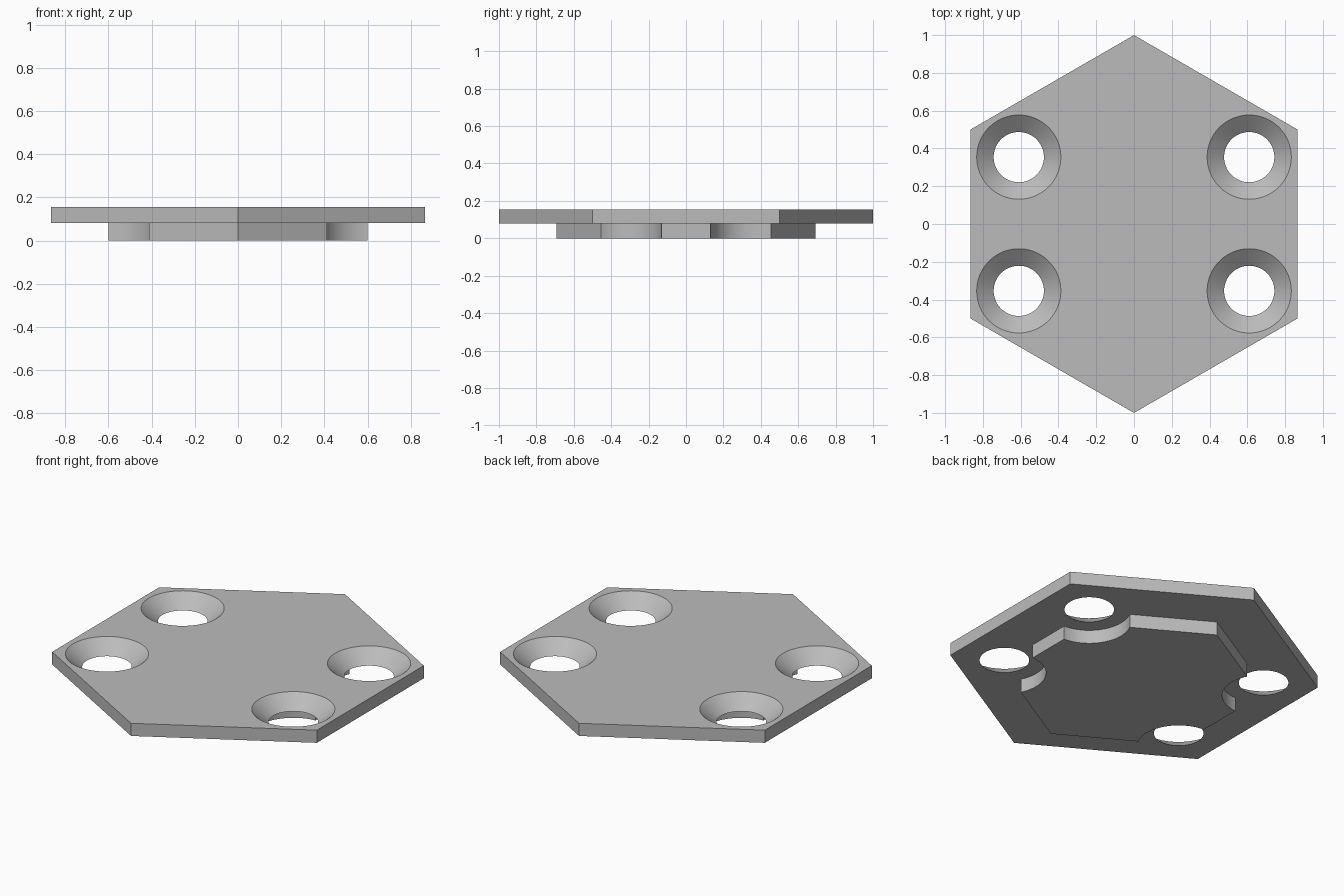
import bpy
import bmesh
import math
from mathutils import Matrix

old = bpy.data.objects.get("Cube")
if old:
    bpy.data.objects.remove(old, do_unlink=True)

PLATE_Z, TOP_Z = 0.08, 0.155          # underside and top of the main plate
HOLE_R, SINK_R = 0.133, 0.223         # hole at the underside, countersink at the top
HOLES = [(sx * 0.61, sy * 0.354) for sx in (-1, 1) for sy in (-1, 1)]

grey = bpy.data.materials.new("plain grey")
grey.use_nodes = True
grey.diffuse_color = (0.5, 0.5, 0.5, 1)
grey.node_tree.nodes["Principled BSDF"].inputs["Base Color"].default_value = (0.5, 0.5, 0.5, 1)


def frustums(name, centres, r_low, r_high, z_low, z_high, sides, turn=0.0):
    """One object holding an upright prism or cone at each centre."""
    bm = bmesh.new()
    for x, y in centres:
        place = Matrix.Translation((x, y, (z_low + z_high) / 2)) @ Matrix.Rotation(turn, 4, "Z")
        bmesh.ops.create_cone(bm, cap_ends=True, segments=sides, radius1=r_low,
                              radius2=r_high, depth=z_high - z_low, matrix=place)
    mesh = bpy.data.meshes.new(name)
    bm.to_mesh(mesh)
    bm.free()
    mesh.materials.append(grey)
    obj = bpy.data.objects.new(name, mesh)
    bpy.context.collection.objects.link(obj)
    return obj


def combine(target, other, operation):
    """Apply a boolean to the target and discard the other object."""
    other.hide_render = True
    mod = target.modifiers.new(operation.title(), "BOOLEAN")
    mod.operation, mod.object, mod.solver = operation, other, "EXACT"
    bpy.context.view_layer.objects.active = target
    bpy.ops.object.modifier_apply(modifier=mod.name)
    bpy.data.objects.remove(other, do_unlink=True)


# Hexagonal plate with points at front and back
centre = [(0, 0)]
plate = frustums("hexagonal_plate", centre, 1, 1, PLATE_Z, TOP_Z, 6)

# Smaller locating pad below, notched around each hole; its top sinks into the plate
pad = frustums("locating_pad", centre, 0.692, 0.692, 0, PLATE_Z + 0.02, 6)
combine(pad, frustums("notch_cutter", HOLES, SINK_R, SINK_R, -0.1, 0.2, 64), "DIFFERENCE")
combine(plate, pad, "UNION")

# Countersunk holes: the cone is extended past both faces at the same slope
slope = (SINK_R - HOLE_R) / (TOP_Z - PLATE_Z)
margin = 0.04
cones = frustums("countersink_cutter", HOLES, HOLE_R - slope * margin, SINK_R + slope * margin,
                 PLATE_Z - margin, TOP_Z + margin, 64)
combine(plate, cones, "DIFFERENCE")

# Smooth the round walls, keep the edges crisp
bpy.ops.object.select_all(action="DESELECT")
plate.select_set(True)
bpy.context.view_layer.objects.active = plate
bpy.ops.object.shade_smooth_by_angle(angle=math.radians(25))
